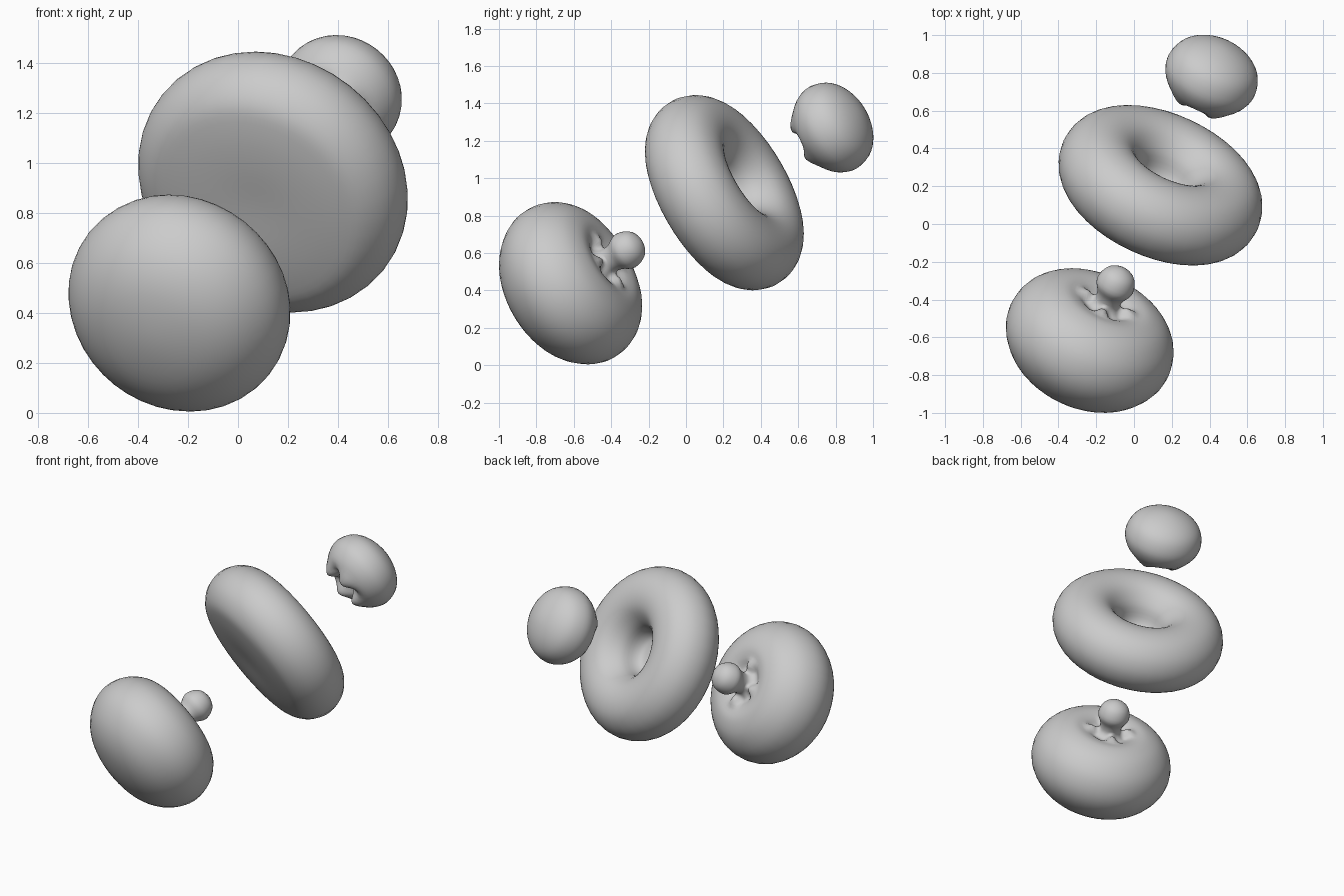
import bpy, bmesh, math
from mathutils import Vector

if "Cube" in bpy.data.objects:
    bpy.data.objects.remove(bpy.data.objects["Cube"])

AXIS = Vector((0.37, 0.797, 0.477)).normalized()  # all parts share one tilted axis
SEGS = 40


def smooth_profile(pts, n=4):
    """Catmull-Rom through (radius, height) points, mirrored at the poles."""
    ext = [(-pts[1][0], pts[1][1])] + pts + [(-pts[-2][0], pts[-2][1])]
    out = []
    for i in range(1, len(ext) - 2):
        p = [Vector(q) for q in ext[i - 1:i + 3]]
        for k in range(n):
            t = k / n
            out.append(0.5 * (2 * p[1] + (p[2] - p[0]) * t
                       + (2 * p[0] - 5 * p[1] + 4 * p[2] - p[3]) * t * t
                       + (3 * p[1] - p[0] - 3 * p[2] + p[3]) * t ** 3))
    out.append(Vector(pts[-1]))
    return out


def turned(name, pts, centre, lobes=None):
    prof = smooth_profile(pts)
    bm = bmesh.new()
    rings = []
    for r, s in prof[1:-1]:
        ring = []
        for i in range(SEGS):
            a = 2 * math.pi * i / SEGS
            ds = lobes(r, s, a) if lobes else 0
            ring.append(bm.verts.new((r * math.cos(a), r * math.sin(a), s + ds)))
        rings.append(ring)
    first = bm.verts.new((0, 0, prof[0][1]))
    last = bm.verts.new((0, 0, prof[-1][1]))
    for i in range(SEGS):
        j = (i + 1) % SEGS
        bm.faces.new((first, rings[0][j], rings[0][i]))
        bm.faces.new((last, rings[-1][i], rings[-1][j]))
        for a, b in zip(rings, rings[1:]):
            bm.faces.new((a[i], a[j], b[j], b[i]))
    bmesh.ops.recalc_face_normals(bm, faces=bm.faces)
    for f in bm.faces:
        f.smooth = True
    me = bpy.data.meshes.new(name)
    bm.to_mesh(me)
    bm.free()
    ob = bpy.data.objects.new(name, me)
    bpy.context.collection.objects.link(ob)
    ob.location = centre
    ob.rotation_euler = AXIS.to_track_quat('Z', 'Y').to_euler()
    return ob


# four small webs where the stud meets the front dome
def stud_webs(r, s, a):
    near = max(0, 1 - abs(r - 0.115) / 0.06)
    return 0.05 * near * max(0, math.cos(4 * a)) if 0.15 < s < 0.27 else 0


# uneven rim around the socket of the end bead
def socket_lobes(r, s, a):
    near = max(0, 1 - abs(r - 0.12) / 0.08)
    return 0.03 * near * math.cos(4 * a) if s < -0.08 else 0


# front dome with ball stud
turned("front_dome", [
    (0, -.325), (.2, -.297), (.34, -.225), (.43, -.115), (.459, 0), (.43, .12),
    (.35, .213), (.25, .256), (.17, .25), (.11, .222), (.072, .25), (.075, .3),
    (.103, .365), (.075, .44), (0, .47)], (-.235, -.615, .438), stud_webs)

# middle disc with a deep socket in the back
turned("middle_disc", [
    (0, -.218), (.2, -.222), (.354, -.211), (.46, -.183), (.537, -.105), (.565, 0),
    (.537, .105), (.46, .183), (.354, .211), (.25, .185), (.17, .1), (.14, 0),
    (.1, -.04), (0, -.05)], (.14, .205, .923))

# end bead with a shallow socket in the front
turned("end_bead", [
    (0, -.09), (.06, -.115), (.11, -.155), (.165, -.145), (.225, -.085), (.2526, 0),
    (.22, .098), (.13, .163), (0, .19)], (.41, .785, 1.27), socket_lobes)
